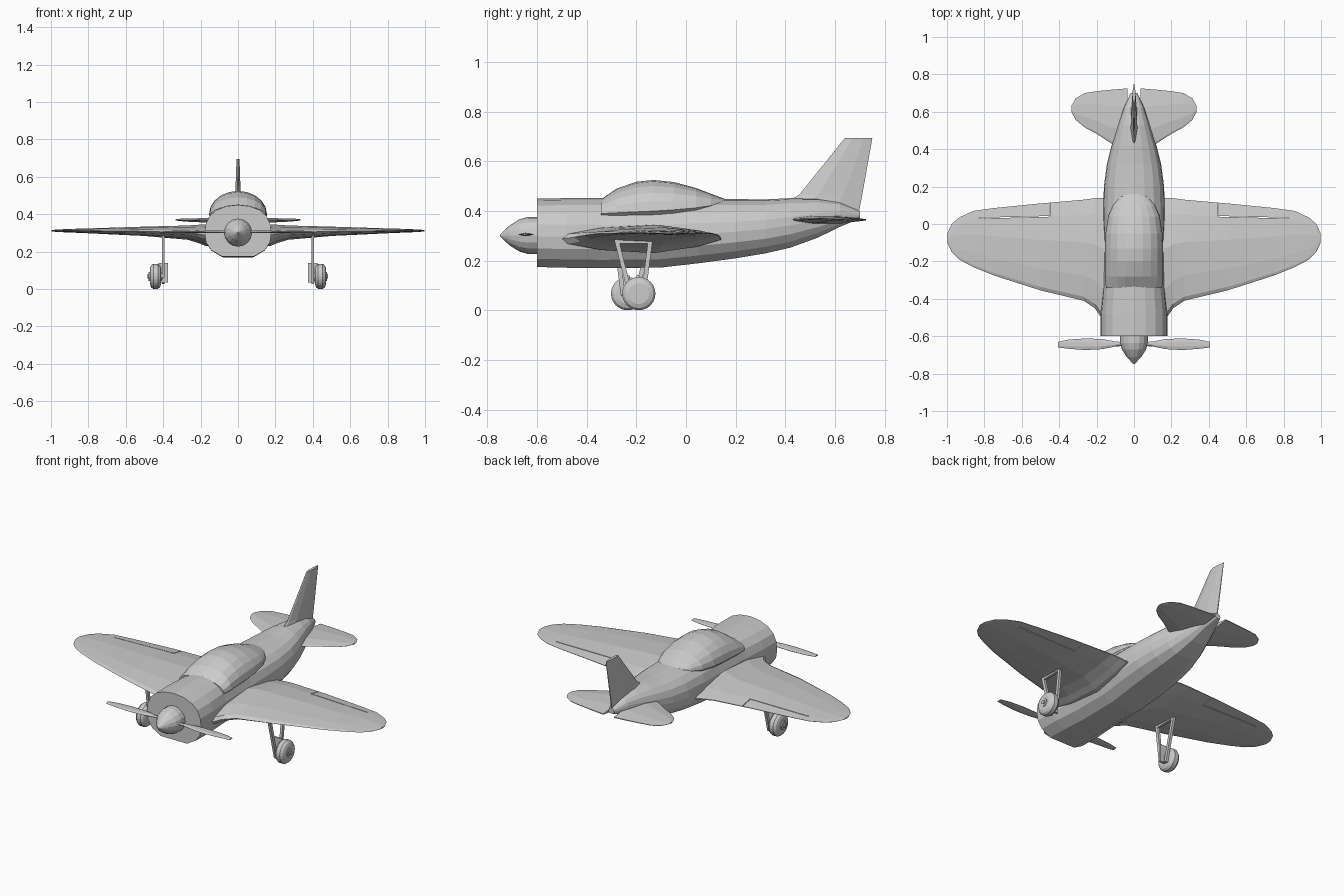
import bpy, bmesh, math
from mathutils import Vector, Matrix

if "Cube" in bpy.data.objects:
    bpy.data.objects.remove(bpy.data.objects["Cube"])


def finish(name, bm):
    bmesh.ops.recalc_face_normals(bm, faces=bm.faces[:])
    me = bpy.data.meshes.new(name)
    bm.to_mesh(me)
    bm.free()
    ob = bpy.data.objects.new(name, me)
    bpy.context.collection.objects.link(ob)
    return ob


def loft(name, rings):
    """Skin a row of equal closed rings and cap both ends."""
    bm = bmesh.new()
    rows = [[bm.verts.new(p) for p in r] for r in rings]
    n = len(rows[0])
    for a, b in zip(rows, rows[1:]):
        for i in range(n):
            j = (i + 1) % n
            bm.faces.new((a[i], a[j], b[j], b[i]))
    bm.faces.new(rows[0])
    bm.faces.new(rows[-1])
    return finish(name, bm)


def mirror_x(ob):
    ob.modifiers.new("mirror", 'MIRROR').use_mirror_merge = False
    return ob


FOIL = [(0.04, 0.35), (0.25, 0.78), (0.58, 1), (0.85, 0.55), (1, 0.06)]
LENS = [(0.04, 0.35), (0.3, 1), (0.7, 0.85), (1, 0.15)]


def surface(name, stations, foil, upright=False):
    """Lofted aerofoil; stations are span, front y, rear y, centre, half thickness."""
    rings = []
    for s, y0, y1, c, t in stations:
        sec = [(0, 0)] + foil + [(f, -h) for f, h in reversed(foil)]
        pts = [(s, y0 + (y1 - y0) * f, c + t * h) for f, h in sec]
        rings.append([(p[2], p[1], p[0]) if upright else p for p in pts])
    return loft(name, rings)


def box(name, size, loc, rot=0):
    bm = bmesh.new()
    bmesh.ops.create_cube(bm, size=1)
    bmesh.ops.scale(bm, vec=size, verts=bm.verts)
    bmesh.ops.transform(bm, matrix=Matrix.Translation(loc) @ Matrix.Rotation(rot, 4, 'Z'), verts=bm.verts)
    return finish(name, bm)


def bar(name, p, q, w, d):
    """Rectangular bar from p to q."""
    p, q = Vector(p), Vector(q)
    bm = bmesh.new()
    bmesh.ops.create_cube(bm, size=1)
    bmesh.ops.scale(bm, vec=(w, d, (q - p).length), verts=bm.verts)
    rot = Vector((0, 0, 1)).rotation_difference(q - p).to_matrix().to_4x4()
    bmesh.ops.transform(bm, matrix=Matrix.Translation((p + q) / 2) @ rot, verts=bm.verts)
    return finish(name, bm)


def disc(name, profile, centre, axis, n):
    """Lathe of (offset, radius) pairs along the x or y axis."""
    rings = []
    for o, r in profile:
        ring = []
        for i in range(n):
            a = 2 * math.pi * i / n
            u, v = r * math.cos(a), r * math.sin(a)
            ring.append(Vector(centre) + Vector((o, u, v) if axis == 'X' else (u, o, v)))
        rings.append(ring)
    return loft(name, rings)


# Fuselage
half = [(0.35, 0.975), (0.65, 0.9), (0.86, 0.78), (0.97, 0.62), (1, 0.45),
        (0.96, 0.27), (0.8, 0.12), (0.48, 0)]
section = [(0, 1)] + half + [(-x, t) for x, t in reversed(half)]
body = [(-0.6, .178, .175, .45), (-0.48, .178, .172, .452), (-0.34, .165, .17, .452),
        (-0.1, .16, .173, .45), (0.05, .165, .19, .45), (0.2, .161, .21, .448),
        (0.32, .145, .23, .447), (0.42, .12, .253, .452), (0.53, .085, .293, .45),
        (0.62, .055, .337, .435), (0.7, .018, .37, .40)]
loft("fuselage", [[(x * w, y, b + (t - b) * z) for x, z in section] for y, w, b, t in body])

# Canopy
glass = [(-0.342, .150, .39, .447), (-0.28, .155, .393, .49), (-0.2, .155, .397, .518),
         (-0.13, .155, .40, .525), (-0.05, .152, .405, .517), (0.04, .138, .413, .493),
         (0.1, .112, .422, .47), (0.145, .075, .43, .453), (0.175, .02, .436, .443)]
arch = [math.pi * i / 10 for i in range(11)]
loft("canopy", [[(w * math.cos(a), y, b + (t - b) * math.sin(a)) for a in arch]
                + [(-w * 0.8, y, b - .03), (w * 0.8, y, b - .03)] for y, w, b, t in glass])

# Wings with aileron gaps
wing = mirror_x(surface("wings", [
    (.1, -.52, .142, .288, .057), (.175, -.50, .14, .288, .057), (.21, -.45, .138, .295, .049),
    (.27, -.41, .13, .302, .038), (.5, -.355, .11, .309, .025), (.75, -.275, .085, .311, .015),
    (.86, -.23, .07, .312, .011), (.935, -.19, .035, .312, .008), (.975, -.15, 0, .312, .006),
    (.998, -.10, -.05, .312, .003)], FOIL))
for i, (size, loc, rot) in enumerate([
        ((.004, .08, .2), (.45, .082, .31), 0), ((.38, .004, .2), (.64, .036, .31), -.026)]):
    cutter = mirror_x(box(f"aileron_gap_cutter_{i}", size, loc, rot))
    cutter.hide_render = True
    cutter.hide_viewport = True
    mod = wing.modifiers.new("gap", 'BOOLEAN')
    mod.operation = 'DIFFERENCE'
    mod.object = cutter

# Tail surfaces
mirror_x(surface("tailplane", [
    (.035, .40, .725, .365, .017), (.12, .43, .718, .366, .014), (.2, .482, .71, .368, .011),
    (.265, .517, .70, .369, .009), (.312, .557, .672, .37, .006), (.333, .597, .635, .37, .003)], LENS))
surface("tail_fin", [(.365, .5, .69, 0, .018), (.445, .42, .705, 0, .018), (.465, .455, .709, 0, .016),
                     (.695, .64, .75, 0, .008)], LENS, True)

# Spinner and two propeller blades
disc("spinner", [(-.595, .075), (-.635, .075), (-.67, .065), (-.71, .04), (-.748, .004)],
     (0, 0, .302), 'Y', 16)
mirror_x(surface("propeller_blades", [
    (.05, -.652, -.632, .306, .007), (.10, -.655, -.628, .306, .007), (.17, -.669, -.615, .306, .006),
    (.26, -.674, -.612, .306, .005), (.35, -.667, -.618, .306, .004), (.405, -.66, -.63, .306, .003)], LENS))

# Landing gear: the left unit is the right one turned half round
for side, s in (("right", 1), ("left", -1)):
    def at(x, y, z):
        return (s * x, -.2125 + s * (y + .2125), z)
    bar(side + "_gear_front_strut", at(.4, -.28, .285), at(.4, -.215, .03), .015, .018)
    bar(side + "_gear_rear_strut", at(.4, -.143, .285), at(.4, -.172, .06), .015, .018)
    bar(side + "_gear_top_bar", at(.4, -.285, .278), at(.4, -.135, .278), .015, .015)
    bar(side + "_gear_hub_plate", at(.4, -.193, .14), at(.4, -.193, .035), .013, .05)
    disc(side + "_wheel", [(-.03, .042), (-.024, .058), (-.012, .067), (.012, .067), (.024, .058), (.03, .042)],
         at(.441, -.19, .068), 'X', 24)
    disc(side + "_hub", [(-.038, .024), (.034, .024)], at(.441, -.19, .068), 'X', 12)
    disc(side + "_axle", [(-.044, .012), (.04, .012)], at(.441, -.19, .068), 'X', 8)
